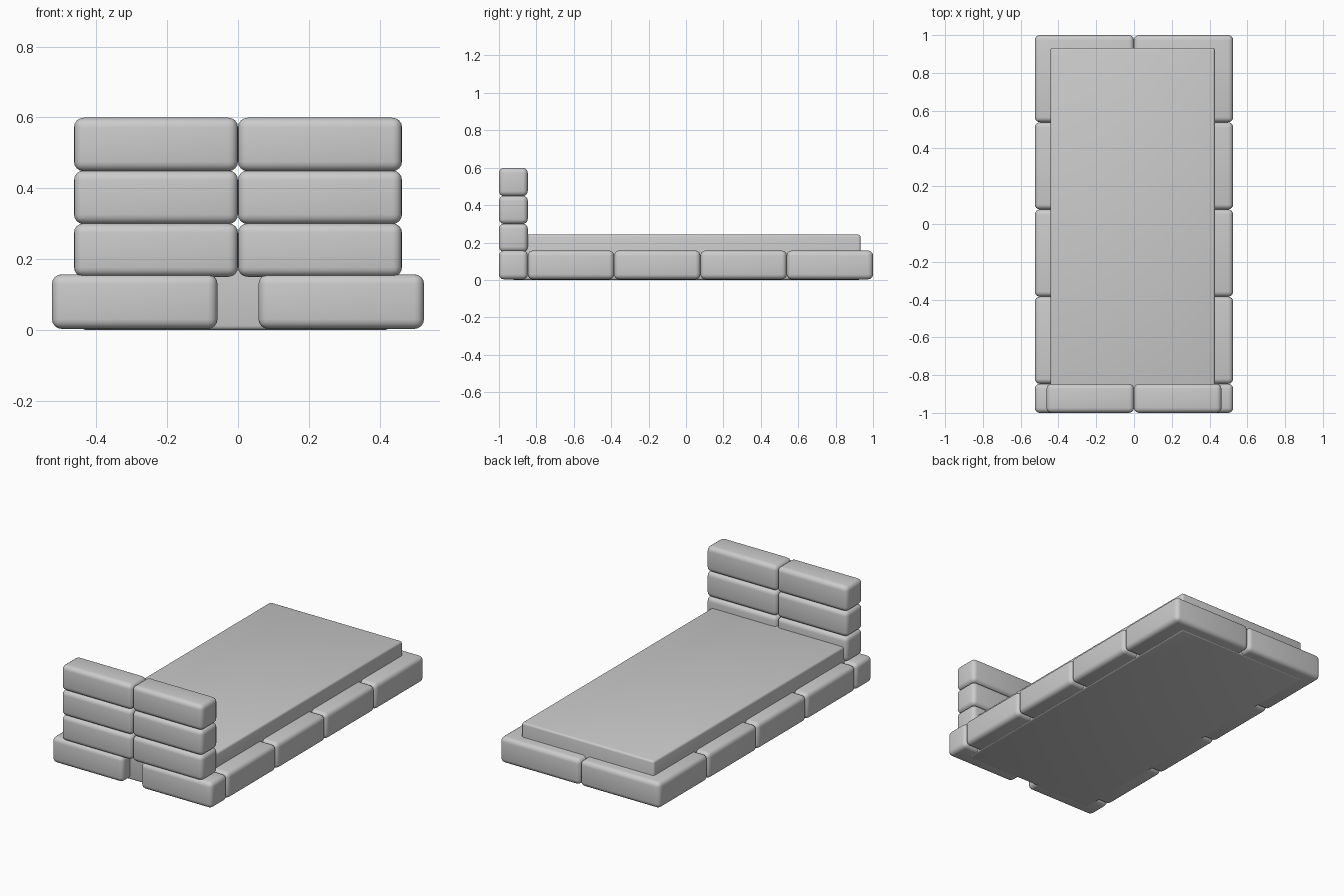
import bpy

if "Cube" in bpy.data.objects:
    bpy.data.objects.remove(bpy.data.objects["Cube"])


def rounded_box(name, x, y, z, radius, segments):
    """Box from (min, max) ranges with rounded edges."""
    size = [r[1] - r[0] for r in (x, y, z)]
    centre = [(r[0] + r[1]) / 2 for r in (x, y, z)]
    bpy.ops.mesh.primitive_cube_add(size=1, location=centre)
    ob = bpy.context.object
    ob.name = name
    ob.scale = size
    bpy.ops.object.transform_apply(location=False, rotation=False, scale=True)
    mod = ob.modifiers.new("Rounding", "BEVEL")
    mod.width = radius
    mod.segments = segments
    bpy.ops.object.modifier_apply(modifier=mod.name)
    bpy.ops.object.shade_smooth_by_angle()
    return ob


R = 0.027
FRONT = (-1.0, -0.846)

for side, s in (("left", -1), ("right", 1)):
    def span(a, b):
        return tuple(sorted((s * a, s * b)))

    # Base cushions, four rows along the length
    for i in range(4):
        y0 = -0.846 + i * 0.4615
        rounded_box(f"base_cushion_{side}_{i + 1}", span(0, 0.525),
                    (y0, y0 + 0.4615), (0.003, 0.157), R, 4)

    # Base cushion under the headboard
    rounded_box(f"front_cushion_{side}", span(0.058, 0.525), FRONT,
                (0.003, 0.157), R, 4)

    # Stacked headboard cushions
    for i in range(3):
        z0 = 0.15 + i * 0.149
        rounded_box(f"headboard_cushion_{side}_{i + 1}", span(0, 0.463), FRONT,
                    (z0, z0 + 0.151), R, 4)

# Mattress set into the base
rounded_box("mattress", (-0.442, 0.428), (-0.93, 0.933), (0.0, 0.242), 0.012, 3)
